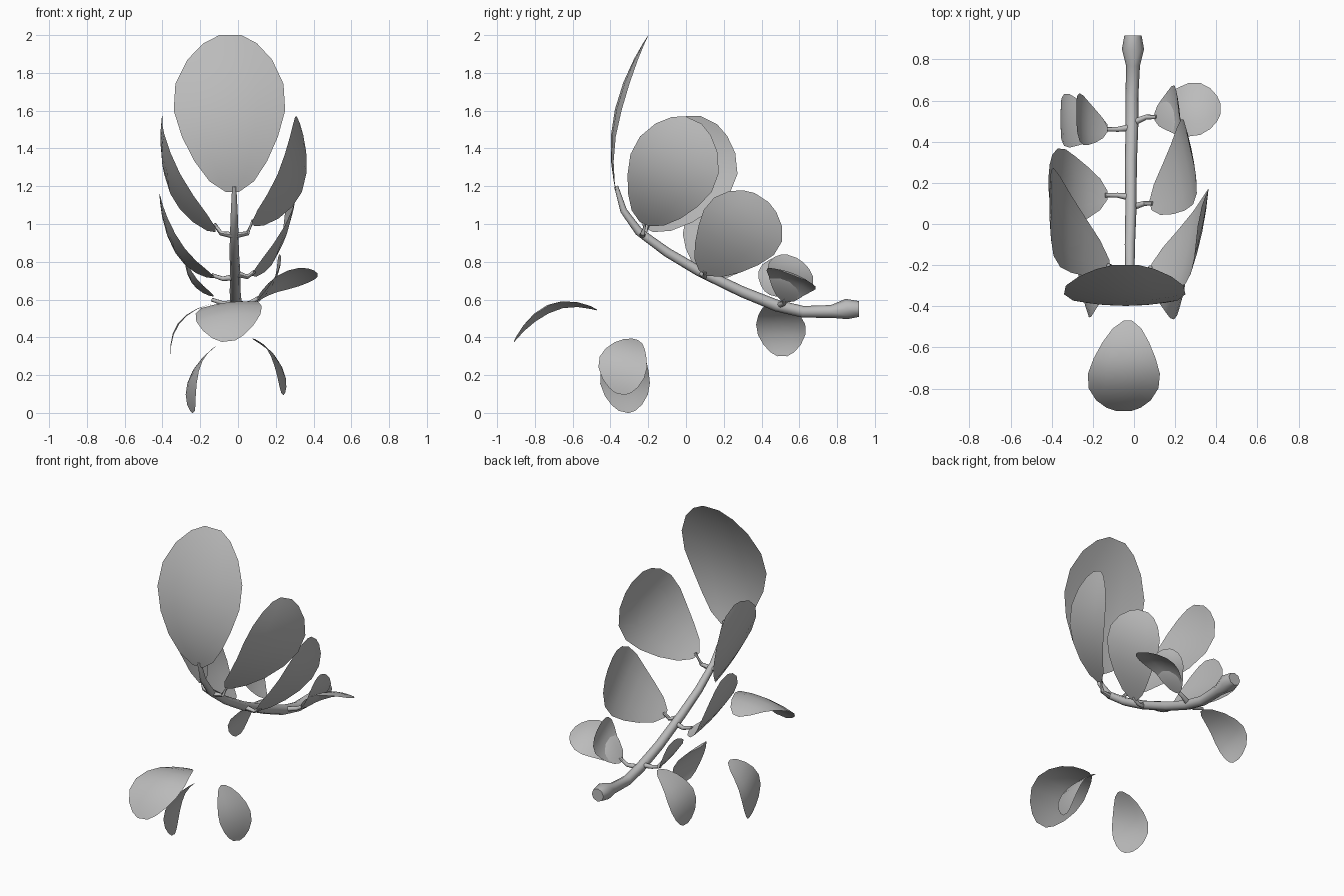
import bpy, bmesh
from mathutils import Vector

if "Cube" in bpy.data.objects:
    bpy.data.objects.remove(bpy.data.objects["Cube"])

mat = bpy.data.materials.new("pale_grey")
mat.diffuse_color = (0.5, 0.5, 0.5, 1)
mat.use_nodes = True
mat.node_tree.nodes["Principled BSDF"].inputs["Base Color"].default_value = mat.diffuse_color

# obovate outline: (position along leaf, relative half width)
OUTLINE = [(0, .12), (.07, .40), (.2, .65), (.36, .86), (.53, 1),
           (.7, .97), (.85, .76), (.95, .48), (1, .2)]


def leaf(name, base, mid, tip, half, cup=.04):
    """Curved sheet along an arc base-mid-tip; half = half-width vector."""
    b, m, t, w = (Vector(v) for v in (base, mid, tip, half))
    bulge = m - (b + t) / 2
    n = w.cross(t - b).normalized()
    if n.dot(bulge) < 0:
        n = -n
    depth = cup * w.length
    m = m + n * depth / 2
    ctrl = 2 * m - (b + t) / 2
    bm = bmesh.new()
    rows = []
    for s, k in OUTLINE:
        p = b * (1 - s) ** 2 + ctrl * 2 * s * (1 - s) + t * s * s
        rows.append([bm.verts.new(p + w * (k * a) - n * (depth * 1.5 * (k * a) ** 2))
                     for a in (-1, -.5, 0, .5, 1)])
    for r, q in zip(rows, rows[1:]):
        for i in range(4):
            bm.faces.new((r[i], r[i + 1], q[i + 1], q[i]))
    me = bpy.data.meshes.new(name)
    bm.to_mesh(me)
    bm.free()
    me.shade_smooth()
    me.materials.append(mat)
    bpy.context.collection.objects.link(bpy.data.objects.new(name, me))


def tube(name, pts):
    """Eight-sided tube through (x, y, z, radius) points."""
    bm = bmesh.new()
    rings = []
    ps = [Vector(p[:3]) for p in pts]
    circle = [(1, 0), (.707, .707), (0, 1), (-.707, .707),
              (-1, 0), (-.707, -.707), (0, -1), (.707, -.707)]
    for i, p in enumerate(ps):
        d = (ps[min(i + 1, len(ps) - 1)] - ps[max(i - 1, 0)]).normalized()
        ref = Vector((1, 0, 0)) if abs(d.x) < .7 else Vector((0, 1, 0))
        u = d.cross(ref).normalized()
        v = d.cross(u)
        r = pts[i][3]
        rings.append([bm.verts.new(p + (u * c + v * s) * r) for c, s in circle])
    for a, b in zip(rings, rings[1:]):
        for i in range(8):
            j = (i + 1) % 8
            bm.faces.new((a[i], a[j], b[j], b[i]))
    bm.faces.new(rings[0][::-1])
    bm.faces.new(rings[-1])
    bmesh.ops.recalc_face_normals(bm, faces=bm.faces)
    me = bpy.data.meshes.new(name)
    bm.to_mesh(me)
    bm.free()
    me.materials.append(mat)
    ob = bpy.data.objects.new(name, me)
    bpy.context.collection.objects.link(ob)
    bpy.ops.object.select_all(action='DESELECT')
    ob.select_set(True)
    bpy.context.view_layer.objects.active = ob
    bpy.ops.object.shade_smooth_by_angle(angle=.8)


# main twig with swollen cut end
tube("twig", [(-.005, .915, .55, .042), (-.005, .85, .55, .054), (-.005, .77, .537, .034),
              (-.01, .62, .535, .031), (-.01, .48, .568, .031), (-.015, .3, .64, .029),
              (-.015, .07, .75, .027), (-.02, -.1, .85, .025), (-.02, -.25, .96, .022),
              (-.02, -.33, 1.07, .018), (-.02, -.37, 1.2, .011)])

# end leaf
leaf("end_leaf", (-.03, -.37, 1.17), (-.045, -.37, 1.58), (-.04, -.2, 2.0), (.295, 0, 0), .08)

# side leaves: name, base, middle, tip, half-width vector
SIDE = [
    ("right_upper_leaf", (.08, -.22, 1.0), (.295, -.09, 1.25), (.32, .04, 1.55), (.045, .215, -.1)),
    ("left_upper_leaf", (-.12, -.2, .97), (-.36, .0, 1.25), (-.40, .12, 1.55), (0, .22, -.11)),
    ("right_middle_leaf", (.08, .09, .74), (.25, .27, .94), (.265, .40, 1.14), (-.04, .185, -.12)),
    ("left_middle_leaf", (-.13, .14, .72), (-.33, .17, .88), (-.415, .2, 1.15), (0, .19, -.05)),
    ("right_lower_leaf", (.1, .52, .6), (.25, .56, .715), (.42, .56, .73), (0, .13, -.05), .12),
    ("right_small_leaf", (.1, .52, .59), (.2, .55, .71), (.215, .56, .83), (-.015, .12, -.04)),
    ("left_lower_leaf", (-.13, .47, .58), (-.31, .5, .48), (-.355, .51, .30), (0, .13, 0)),
    ("left_small_leaf", (-.13, .46, .62), (-.245, .5, .71), (-.28, .55, .825), (0, .12, -.03)),
]
for s in SIDE:
    leaf(*s)

# leaf stalks: twig point -> elbow -> leaf base
STALKS = [
    ((-.02, -.23, .94), (.05, -.23, .95), (.08, -.21, 1.02)),
    ((-.02, -.23, .94), (-.09, -.22, .95), (-.125, -.2, 1.0)),
    ((-.015, .08, .74), (.05, .1, .72), (.09, .1, .75)),
    ((-.015, .13, .72), (-.08, .14, .71), (-.14, .14, .73)),
    ((-.01, .49, .57), (.06, .52, .58), (.11, .52, .61)),
    ((-.01, .47, .58), (-.08, .46, .58), (-.14, .46, .6)),
]
for i, (a, e, b) in enumerate(STALKS):
    tube(f"stalk_{i + 1}", [(*a, .018), (*e, .012), (*b, .010)])

# loose fallen leaves
leaf("loose_front_leaf", (-.03, -.47, .545), (-.05, -.72, .565), (-.05, -.91, .38), (.175, 0, .02), .08)
leaf("loose_right_leaf", (.08, -.27, .39), (.205, -.33, .28), (.235, -.35, .1), (.03, .125, -.03))
leaf("loose_left_leaf", (-.12, -.27, .35), (-.24, -.32, .2), (-.235, -.33, .005), (-.03, .13, -.03))
